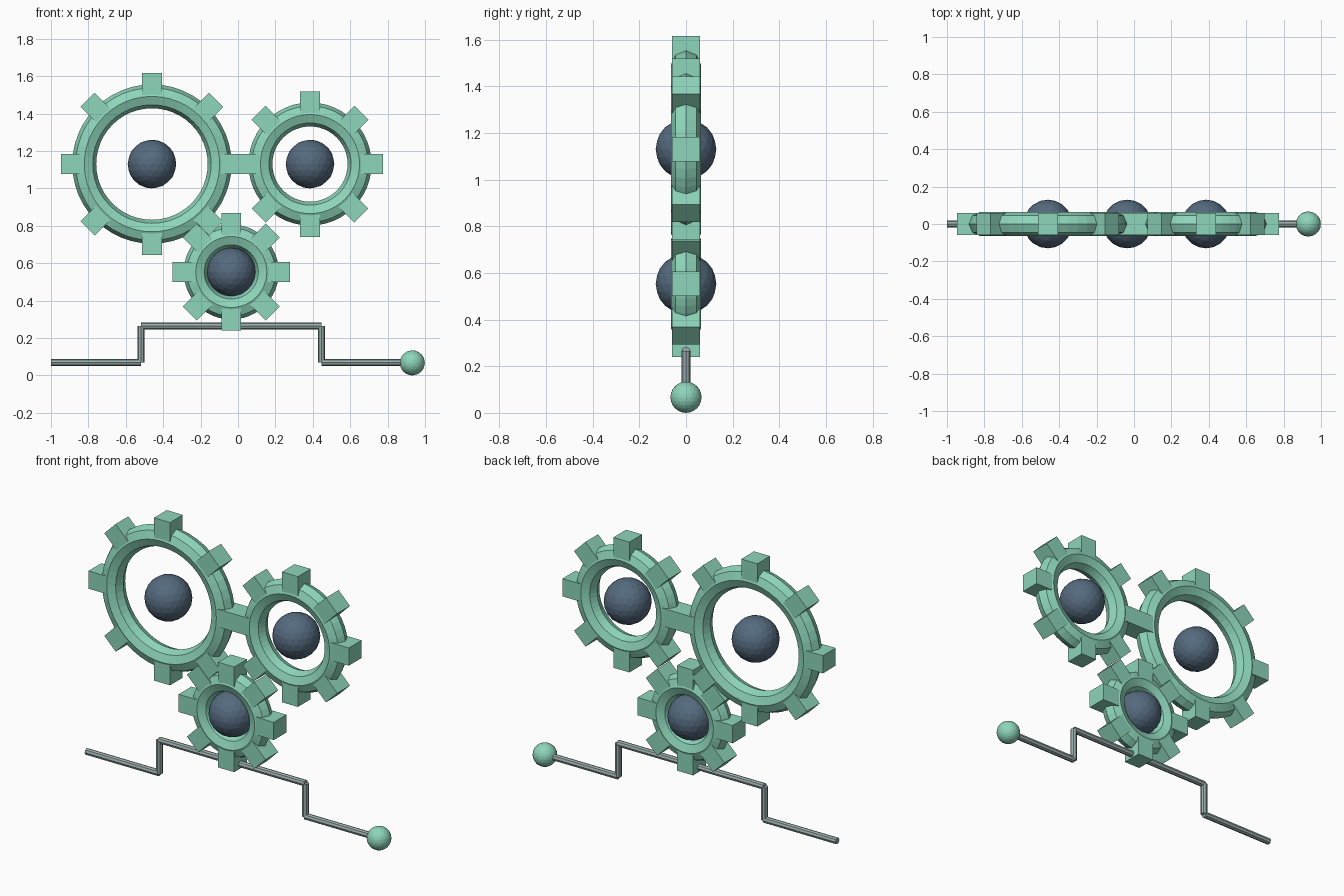
import bpy
from math import pi, radians, cos, sin
from mathutils import Vector

cube = bpy.data.objects.get("Cube")
if cube:
    bpy.data.objects.remove(cube, do_unlink=True)


def material(name, rgb):
    mat = bpy.data.materials.new(name)
    mat.use_nodes = True
    mat.diffuse_color = (*rgb, 1)
    mat.node_tree.nodes["Principled BSDF"].inputs["Base Color"].default_value = (*rgb, 1)
    return mat


GREEN = material("mint green", (0.27, 0.67, 0.50))
SLATE = material("slate blue", (0.09, 0.145, 0.21))
STEEL = material("grey steel", (0.33, 0.42, 0.42))

TUBE = 0.064  # thickness radius of the gear rings


def finish(name, mat):
    obj = bpy.context.object
    obj.name = name
    obj.data.materials.append(mat)
    return obj


def ball(name, x, z, radius, mat):
    bpy.ops.mesh.primitive_ico_sphere_add(subdivisions=3, radius=radius, location=(x, 0, z))
    return finish(name, mat)


def gear(name, x, z, ring_radius):
    # Eight-sided ring standing upright
    bpy.ops.mesh.primitive_torus_add(
        major_radius=ring_radius, minor_radius=TUBE, major_segments=48,
        minor_segments=8, location=(x, 0, z), rotation=(pi / 2, 0, 0))
    finish(name + "_ring", GREEN)
    # Eight block teeth around the rim
    reach = ring_radius + TUBE
    for i in range(8):
        a = i * pi / 4
        bpy.ops.mesh.primitive_cube_add(
            size=1, location=(x + reach * cos(a), 0, z + reach * sin(a)),
            rotation=(0, -a, 0))
        tooth = finish(f"{name}_tooth_{i + 1}", GREEN)
        tooth.scale = (0.12, 0.12, 0.106)
    ball(name + "_hub", x, z, 0.13, SLATE)


def rod(name, start, end):
    a, b = (Vector((x, 0, z)) for x, z in (start, end))
    bpy.ops.mesh.primitive_cylinder_add(
        vertices=8, radius=0.019, depth=(b - a).length, location=(a + b) / 2,
        rotation=(b - a).to_track_quat('Z', 'Y').to_euler())
    finish(name, STEEL)


# Three gears
gear("large_gear", -0.46, 1.13, 0.362)
gear("medium_gear", 0.385, 1.13, 0.265)
gear("small_gear", -0.036, 0.553, 0.19)

# Cranked shaft made of straight rods
path = [(-1, 0.068), (-0.519, 0.068), (-0.519, 0.265),
        (0.447, 0.265), (0.447, 0.068), (0.93, 0.068)]
names = ["shaft_end", "right_crank_arm", "crank_bar", "left_crank_arm", "handle_shaft"]
for name, start, end in zip(names, path, path[1:]):
    rod(name, start, end)

# Handle knob
ball("handle_knob", 0.932, 0.067, 0.067, GREEN)
